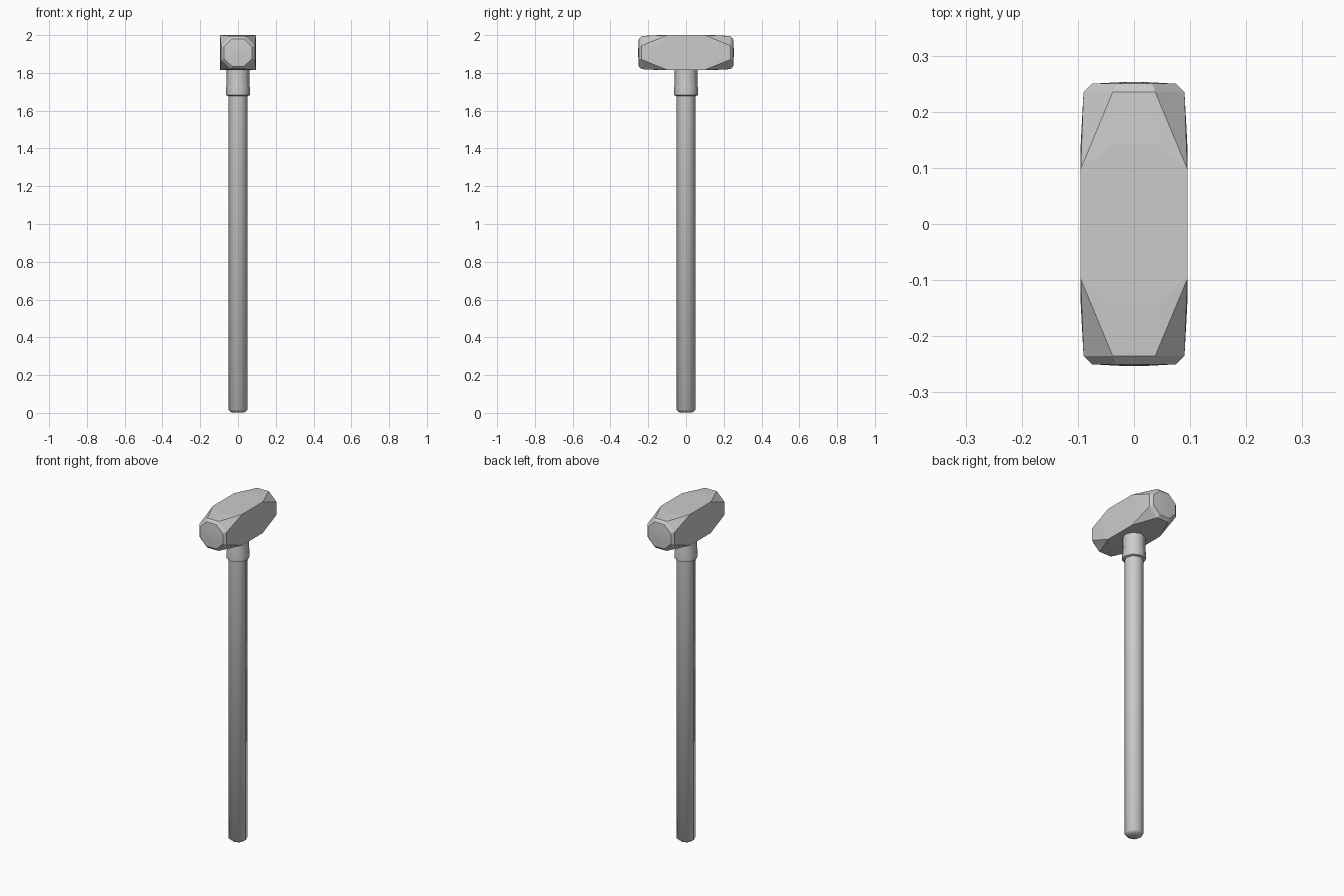
import bpy, bmesh, math

if "Cube" in bpy.data.objects:
    bpy.data.objects.remove(bpy.data.objects["Cube"])


def finish(bm, name, smooth):
    bmesh.ops.recalc_face_normals(bm, faces=bm.faces)
    mesh = bpy.data.meshes.new(name)
    bm.to_mesh(mesh)
    bm.free()
    ob = bpy.data.objects.new(name, mesh)
    bpy.context.collection.objects.link(ob)
    if smooth:
        bpy.ops.object.select_all(action='DESELECT')
        bpy.context.view_layer.objects.active = ob
        ob.select_set(True)
        bpy.ops.object.shade_smooth_by_angle(angle=math.radians(50))
    return ob


def lathe(name, profile, sides):
    """Closed turned part from (radius, z) rings."""
    bm = bmesh.new()
    rings = [[bm.verts.new((r * math.cos(2 * math.pi * i / sides),
                            r * math.sin(2 * math.pi * i / sides), z))
              for i in range(sides)] for r, z in profile]
    for a, b in zip(rings, rings[1:]):
        for i in range(sides):
            j = (i + 1) % sides
            bm.faces.new((a[i], a[j], b[j], b[i]))
    bm.faces.new(rings[0])
    bm.faces.new(rings[-1])
    return finish(bm, name, True)


# Handle with a chamfered butt, and the collar under the head
lathe("handle", [(0.035, 0.003), (0.051, 0.016), (0.051, 1.85)], 8)
lathe("collar", [(0.054, 1.678), (0.063, 1.682), (0.063, 1.72), (0.060, 1.74), (0.060, 1.85)], 8)

# Head: square middle blending into octagonal striking ends
# rows: y distance, half width, half length of the flat side
sections = [(0.098, 0.095, 0.095), (0.142, 0.095, 0.039), (0.235, 0.090, 0.038),
            (0.250, 0.075, 0.032), (0.253, 0.020, 0.009)]
ZC, ZS = 1.9075, 0.0925 / 0.095
bm = bmesh.new()
for y, w, f in sections:
    for sy in (-1, 1):
        for sx in (-1, 1):
            for sz in (-1, 1):
                for x, z in {(w, f), (f, w)}:
                    bm.verts.new((sx * x, sy * y, ZC + sz * z * ZS))
bmesh.ops.convex_hull(bm, input=bm.verts)
bmesh.ops.dissolve_limit(bm, angle_limit=math.radians(1), verts=bm.verts, edges=bm.edges)
finish(bm, "hammer_head", False)
